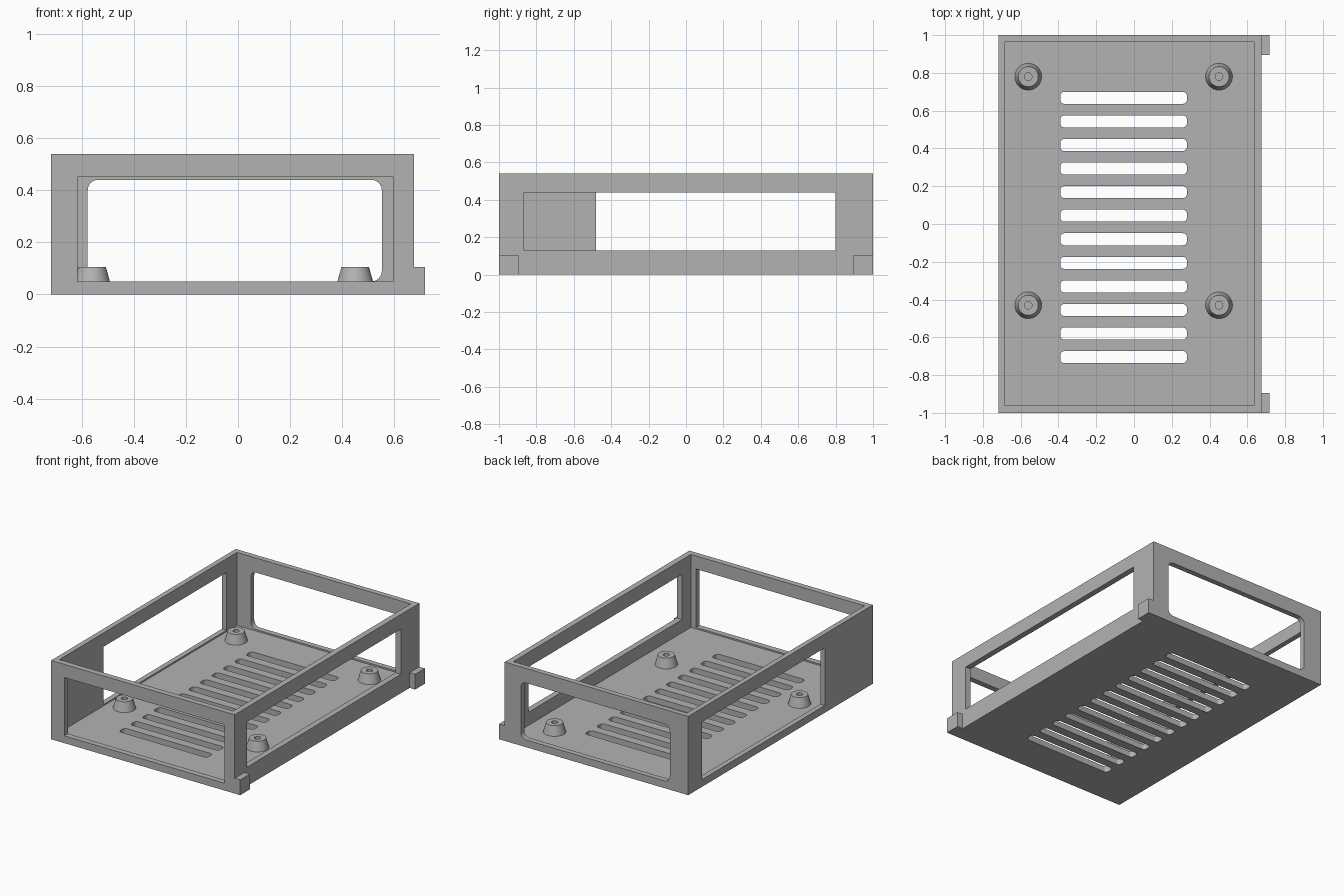
import bpy, bmesh, math
from mathutils import Matrix, Vector

cube = bpy.data.objects.get("Cube")
if cube:
    bpy.data.objects.remove(cube, do_unlink=True)

grey = bpy.data.materials.new("plain grey")
grey.use_nodes = True
color = (0.45, 0.45, 0.45, 1)
grey.diffuse_color = color
grey.node_tree.nodes["Principled BSDF"].inputs["Base Color"].default_value = color


def make_object(name, bm):
    mesh = bpy.data.meshes.new(name)
    bmesh.ops.recalc_face_normals(bm, faces=bm.faces)
    bm.to_mesh(mesh)
    bm.free()
    mesh.materials.append(grey)
    obj = bpy.data.objects.new(name, mesh)
    bpy.context.scene.collection.objects.link(obj)
    return obj


def box(name, xs, ys, zs, radius=0, axis=2):
    """Box between limits, with the edges along one axis optionally rounded."""
    bm = bmesh.new()
    low, high = (Vector(c) for c in zip(xs, ys, zs))
    size = high - low
    bmesh.ops.create_cube(bm, size=1, matrix=Matrix.Translation((low + high) / 2)
                          @ Matrix.Diagonal((*size, 1)))
    if radius:
        edges = [e for e in bm.edges
                 if abs((e.verts[0].co - e.verts[1].co)[axis]) > size[axis] * 0.9]
        bmesh.ops.bevel(bm, geom=edges, offset=radius, segments=6,
                        profile=0.5, affect='EDGES')
    return make_object(name, bm)


def combine(target, tool, operation):
    tool.hide_render = True
    mod = target.modifiers.new("combine", 'BOOLEAN')
    mod.operation = operation
    mod.solver = 'EXACT'
    mod.object = tool
    bpy.context.view_layer.objects.active = target
    bpy.ops.object.modifier_apply(modifier=mod.name)
    bpy.data.objects.remove(tool, do_unlink=True)


# Outer body and its two side tabs
FLOOR, TOP, RIGHT = 0.04, 0.54, 0.675
case = box("case", (-0.717, RIGHT), (-1, 1), (0, TOP))
for ys in ((-1, -0.895), (0.895, 1)):
    combine(case, box("side_tab", (RIGHT - 0.02, 0.717), ys, (0, 0.105)), 'UNION')

# Hollow interior, open at the top
cuts = [box("interior", (-0.682, 0.635), (-0.96, 0.963), (FLOOR, 0.7))]
# Window in each wall
cuts.append(box("front_window", (-0.617, 0.596), (-1.1, -0.9), (0.05, 0.45)))
cuts.append(box("back_window", (-0.577, 0.552), (0.9, 1.1), (0.05, 0.44), 0.04, 1))
cuts.append(box("tab_side_window", (0.6, 0.8), (-0.865, 0.8), (0.13, 0.44)))
cuts.append(box("plain_side_window", (-0.8, -0.6), (-0.48, 0.85), (0.05, 0.445)))
# Row of vent slots in the floor
for i in range(12):
    y = 0.668 - i * 0.1248
    cuts.append(box("vent_slot", (-0.39, 0.28), (y - 0.032, y + 0.032), (-0.1, 0.1), 0.022))
for cut in cuts:
    combine(case, cut, 'DIFFERENCE')

# Tapered mounting posts with a blind screw hole
profile = [(0.071, FLOOR), (0.053, 0.105), (0.02, 0.105), (0.02, FLOOR + 0.003), (0, FLOOR + 0.003)]
for px, x in (("left", 0.45), ("right", -0.56)):
    for py, y in (("front", -0.43), ("back", 0.78)):
        bm = bmesh.new()
        verts = [bm.verts.new((r, 0, z)) for r, z in profile]
        edges = [bm.edges.new(pair) for pair in zip(verts, verts[1:])]
        bmesh.ops.spin(bm, geom=verts + edges, cent=(0, 0, 0), axis=(0, 0, 1),
                       angle=math.tau, steps=40)
        bmesh.ops.remove_doubles(bm, verts=bm.verts, dist=0.0001)
        post = make_object(f"{py}_{px}_post", bm)
        post.location = (x, y, 0)
        # An open lathe needs its outward side set from the top ring
        ring = next(p for p in post.data.polygons if p.center.z > 0.104)
        if ring.normal.z < 0:
            post.data.flip_normals()

# Smooth curved faces, keep the edges sharp
bpy.ops.object.select_all(action='DESELECT')
for obj in bpy.context.scene.objects:
    if obj.type == 'MESH' and (obj == case or obj.name.endswith("_post")):
        obj.select_set(True)
        bpy.context.view_layer.objects.active = obj
bpy.ops.object.shade_smooth_by_angle(angle=math.radians(30))
